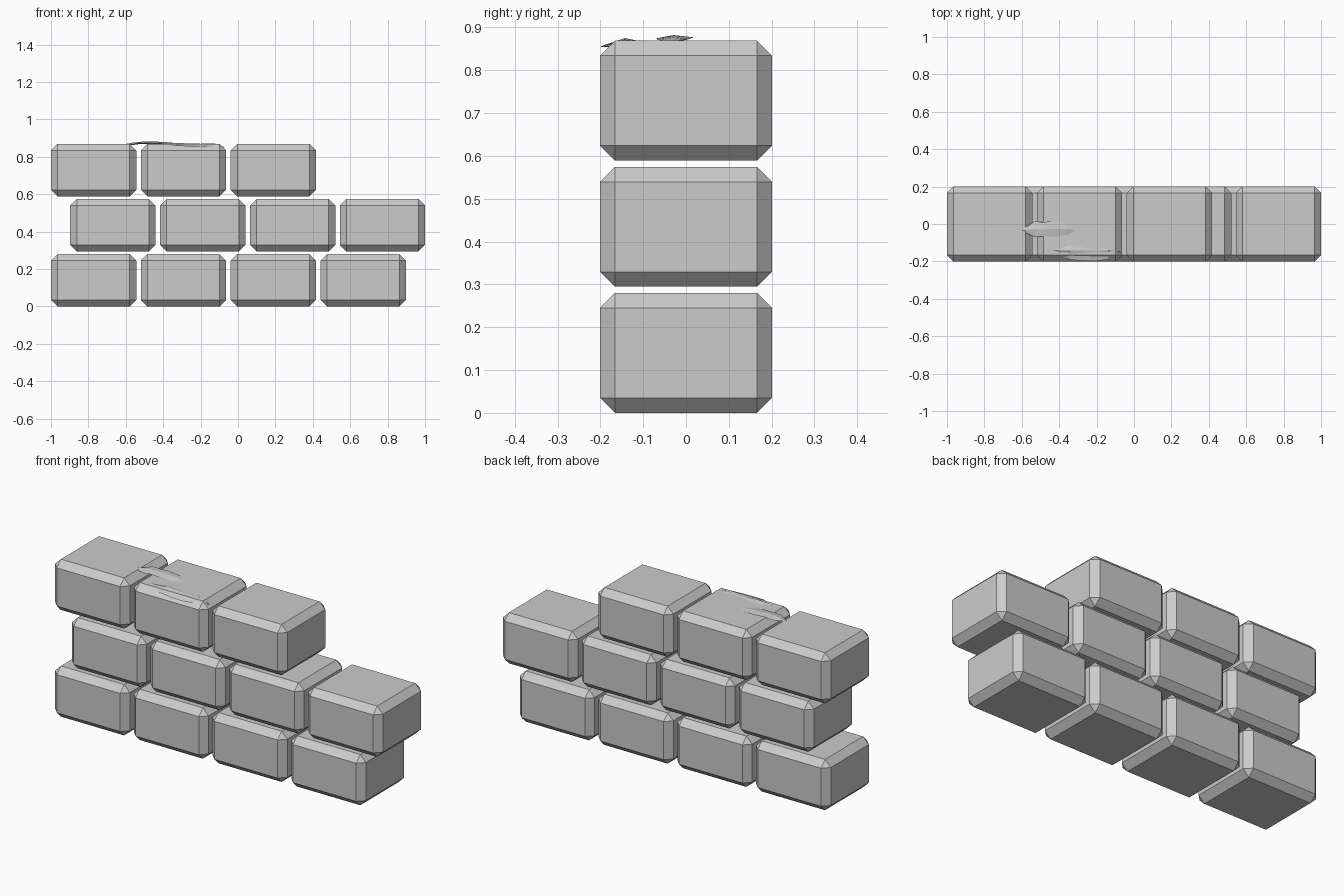
import bpy, bmesh

if "Cube" in bpy.data.objects:
    bpy.data.objects.remove(bpy.data.objects["Cube"])

W, D, H = 0.456, 0.402, 0.28
STEP_X, STEP_Z = 0.4805, 0.2945


def brick(name, x0, z0):
    # chamfered block, one flat bevel on every edge
    bm = bmesh.new()
    bmesh.ops.create_cube(bm, size=1)
    for v in bm.verts:
        v.co.x = x0 + (v.co.x + 0.5) * W
        v.co.y *= D
        v.co.z = z0 + (v.co.z + 0.5) * H
    bmesh.ops.bevel(bm, geom=bm.edges[:], offset=0.035, offset_type='OFFSET',
                    segments=1, affect='EDGES')
    finish(bm, name)


def leaf(name, stations, start, end, droop, thick):
    # each station: x, y, z of the midrib and half width
    bm = bmesh.new()
    rings = []
    for x, y, z, w in stations:
        pts = [(x, y - w, z - droop), (x, y, z),
               (x, y + w, z - droop * 0.6), (x, y, z - thick)]
        rings.append([bm.verts.new(p) for p in pts])
    for a, b in zip(rings, rings[1:]):
        for i in range(4):
            j = (i + 1) % 4
            bm.faces.new((a[i], a[j], b[j], b[i]))
    for ring, tip in ((rings[0], start), (rings[-1], end)):
        t = bm.verts.new(tip)
        for i in range(4):
            bm.faces.new((ring[i], ring[(i + 1) % 4], t))
    finish(bm, name)


def finish(bm, name):
    bmesh.ops.recalc_face_normals(bm, faces=bm.faces)
    me = bpy.data.meshes.new(name)
    bm.to_mesh(me)
    bm.free()
    bpy.context.collection.objects.link(bpy.data.objects.new(name, me))


# staggered courses of bricks, the top one is missing its last brick
for row, (start, count) in enumerate([(-1.0, 4), (-0.897, 4), (-1.0, 3)]):
    for i in range(count):
        brick(f"brick_{row + 1}_{i + 1}", start + i * STEP_X, row * STEP_Z)

# fallen leaves lying on the top course
leaf("leaf_back",
     [(-0.58, -0.032, 0.873, 0.014), (-0.53, -0.027, 0.880, 0.043),
      (-0.49, -0.029, 0.882, 0.038), (-0.43, -0.026, 0.881, 0.043),
      (-0.36, -0.026, 0.877, 0.034)],
     (-0.605, -0.038, 0.868), (-0.308, -0.032, 0.868), 0.007, 0.012)
leaf("leaf_front",
     [(-0.39, -0.145, 0.873, 0.028), (-0.34, -0.143, 0.875, 0.048),
      (-0.27, -0.143, 0.872, 0.055), (-0.20, -0.143, 0.870, 0.055),
      (-0.14, -0.143, 0.872, 0.047), (-0.11, -0.143, 0.869, 0.012)],
     (-0.43, -0.14, 0.870), (-0.07, -0.15, 0.850), 0.016, 0.014)
